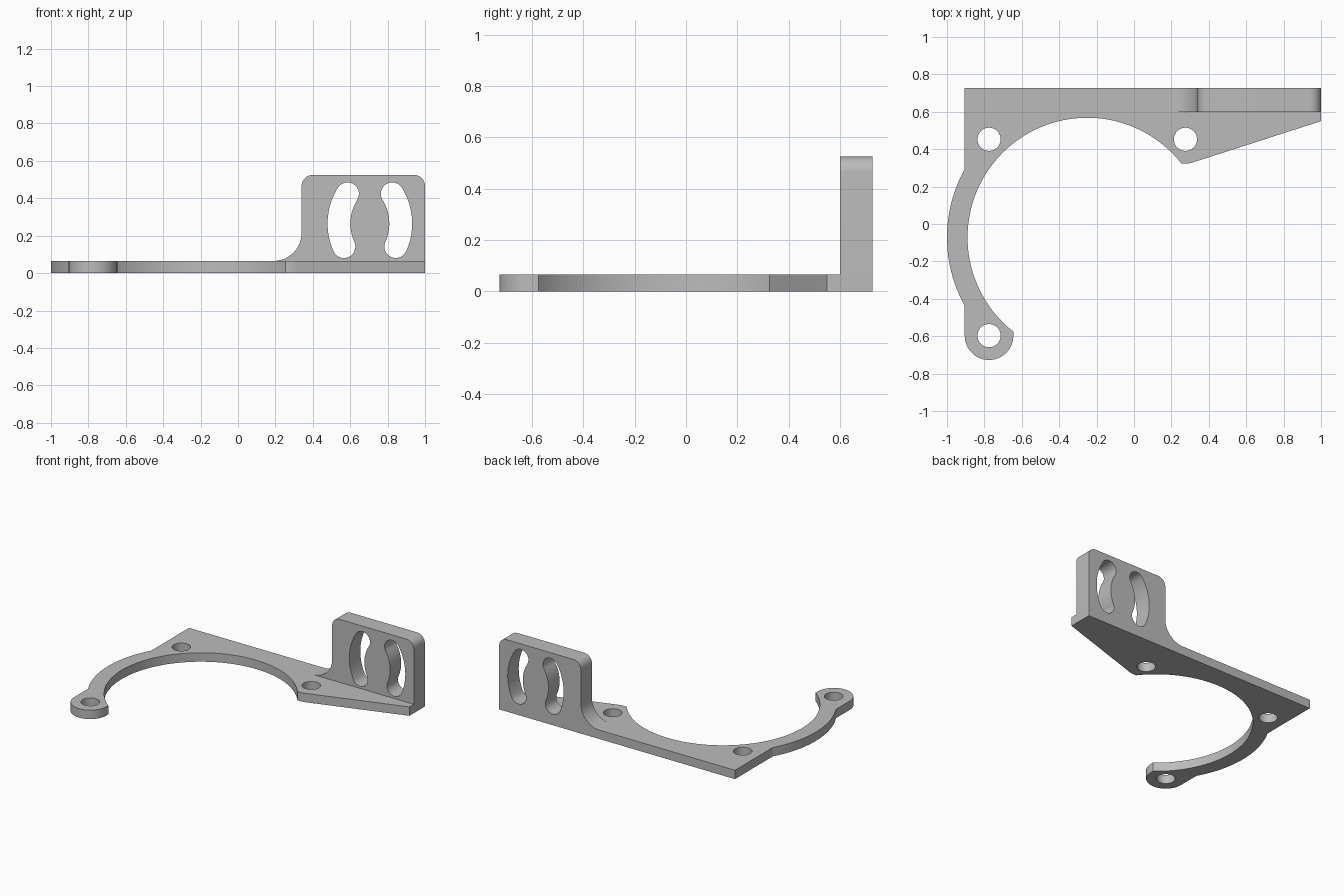
import bpy, bmesh
from math import sin, cos, radians, degrees, atan2, sqrt
from mathutils import Matrix

if "Cube" in bpy.data.objects:
    bpy.data.objects.remove(bpy.data.objects["Cube"])

grey = bpy.data.materials.new("plain grey")
grey.use_nodes = True
grey.diffuse_color = (0.5, 0.5, 0.5, 1)
grey.node_tree.nodes["Principled BSDF"].inputs["Base Color"].default_value = (0.5, 0.5, 0.5, 1)


def arc(cx, cy, r, start, end, steps=16):
    """Points along an arc, angles in degrees."""
    angles = [radians(start + (end - start) * i / steps) for i in range(steps + 1)]
    return [(cx + r * cos(a), cy + r * sin(a)) for a in angles]


def circle(cx, cy, r, steps=40):
    return arc(cx, cy, r, 0, 360, steps)[:-1]


def extrude_profile(name, loops, thickness, matrix):
    """Fill an outline with holes, thicken it and place it."""
    curve = bpy.data.curves.new(name, 'CURVE')
    curve.dimensions = '2D'
    curve.fill_mode = 'BOTH'
    curve.extrude = thickness / 2
    for loop in loops:
        spline = curve.splines.new('POLY')
        spline.points.add(len(loop) - 1)
        for point, (x, y) in zip(spline.points, loop):
            point.co = (x, y, 0, 1)
        spline.use_cyclic_u = True
    temp = bpy.data.objects.new(name + " outline", curve)
    bpy.context.collection.objects.link(temp)
    graph = bpy.context.evaluated_depsgraph_get()
    mesh = bpy.data.meshes.new_from_object(temp.evaluated_get(graph))
    bpy.data.objects.remove(temp)
    bm = bmesh.new()
    bm.from_mesh(mesh)
    bmesh.ops.remove_doubles(bm, verts=bm.verts, dist=0.0001)
    bmesh.ops.transform(bm, matrix=matrix, verts=bm.verts)
    bmesh.ops.recalc_face_normals(bm, faces=bm.faces)
    bm.to_mesh(mesh)
    bm.free()
    mesh.materials.clear()
    mesh.materials.append(grey)
    obj = bpy.data.objects.new(name, mesh)
    bpy.context.collection.objects.link(obj)
    bpy.ops.object.select_all(action='DESELECT')
    obj.select_set(True)
    bpy.context.view_layer.objects.active = obj
    bpy.ops.object.shade_smooth_by_angle(angle=radians(25))
    return obj


# Shared dimensions
base_top = 0.065
back = 0.727
ring_x, ring_y = -0.25, -0.072
inner_r, outer_r, lug_r, hole_r = 0.64, 0.75, 0.13, 0.062
offset = 0.525
side = ring_x - offset - lug_r
right_lug = (ring_x + offset, ring_y + offset)
low_lug = (ring_x - offset, ring_y - offset)

# Base plate: ring arm, two lugs, straight back edge and tapered wing
reach = offset - lug_r
cut_angle = degrees(atan2(reach, sqrt(inner_r**2 - reach**2)))
half_span = degrees(atan2(sqrt(outer_r**2 - (side - ring_x)**2), ring_x - side))
outline = [(side, back)]
outline += arc(ring_x, ring_y, outer_r, 180 - half_span, 180 + half_span, 24)
outline += arc(*low_lug, lug_r, 180, 360, 28)
outline += arc(ring_x, ring_y, inner_r, 270 - cut_angle, cut_angle, 80)
outline += arc(*right_lug, lug_r, 270, 287.7, 5)
outline += [(1, 0.55), (1, back)]
holes = [circle(ring_x + sx * offset, ring_y + sy * offset, hole_r)
         for sx, sy in ((-1, 1), (1, 1), (-1, -1))]
extrude_profile("base_plate", [outline] + holes, base_top,
                Matrix.Translation((0, 0, base_top / 2)))

# Upright plate: rounded top corners, fillet to the base, two curved slots
left, top, corner, fillet, depth = 0.34, 0.525, 0.06, 0.15, 0.127
profile = [(1, base_top)]
profile += arc(1 - corner, top - corner, corner, 0, 90, 10)
profile += arc(left + corner, top - corner, corner, 90, 180, 10)
profile += arc(left - fillet, base_top + fillet, fillet, 0, -90, 16)


def curved_slot(sign, cx, cz=0.265, r=0.3, half=0.061, low=-24.3, high=32):
    """Arc-shaped slot with round ends, bulging towards sign * x."""
    pts = arc(0, 0, r + half, low, high, 20)
    for angle, wide, turn in ((high, r, 0), (low, r, 180)):
        ex, ez = r * cos(radians(angle)), r * sin(radians(angle))
        pts += arc(ex, ez, half, angle + turn, angle + turn + 180, 14)[1:-1]
        if turn == 0:
            pts += arc(0, 0, r - half, high, low, 20)
    return [(cx + sign * x, cz + z) for x, z in pts]


slots = [curved_slot(-1, 0.84), curved_slot(1, 0.57)]
extrude_profile("upright_plate", [profile] + slots, depth,
                Matrix.Translation((0, back - depth / 2, 0)) @ Matrix.Rotation(radians(90), 4, 'X'))
